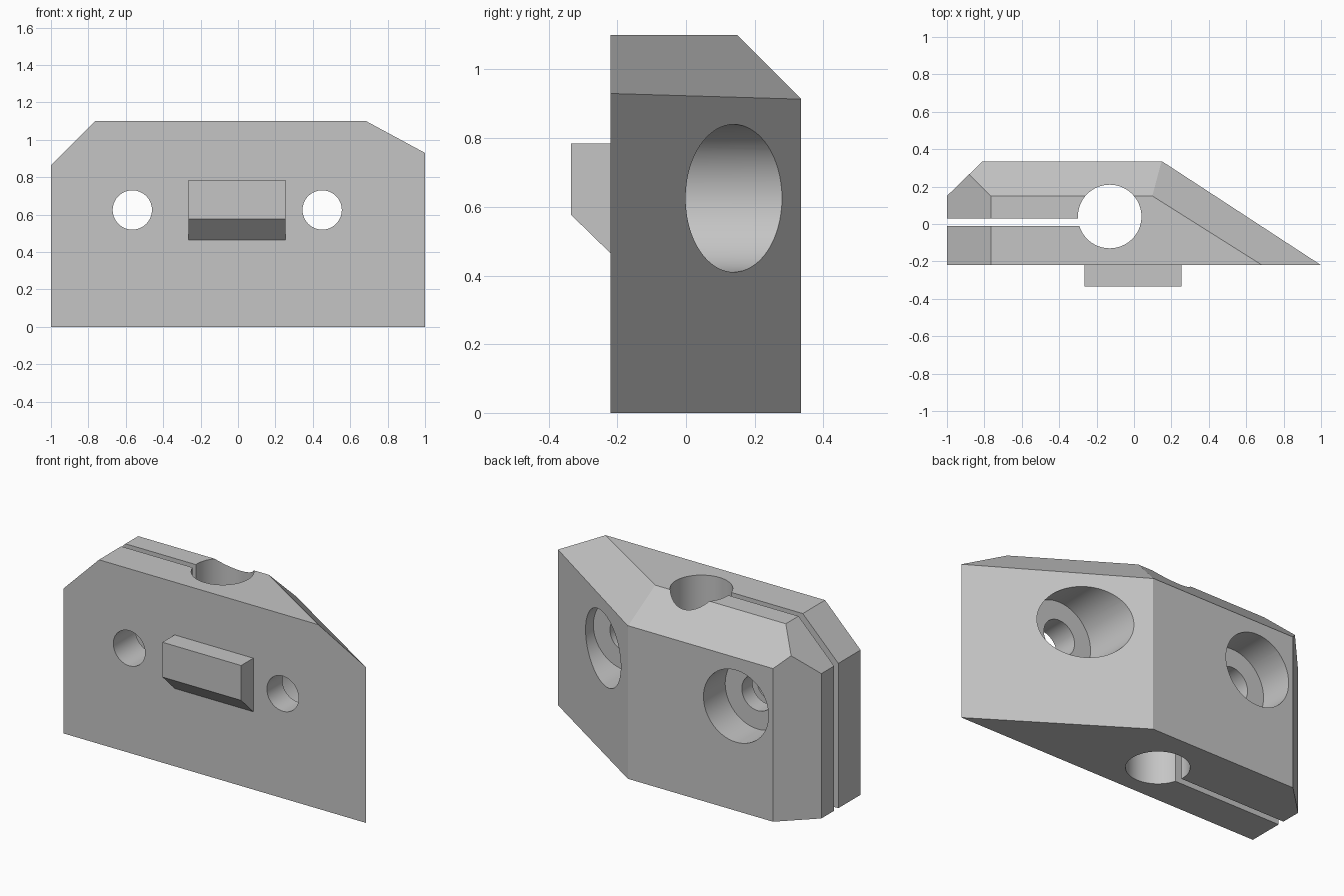
import bpy, bmesh
from math import radians
from mathutils import Vector, Matrix

if "Cube" in bpy.data.objects:
    bpy.data.objects.remove(bpy.data.objects["Cube"], do_unlink=True)

grey = bpy.data.materials.new("plain grey")
grey.use_nodes = True
colour = (0.56, 0.56, 0.56, 1)
grey.diffuse_color = colour
grey.node_tree.nodes["Principled BSDF"].inputs["Base Color"].default_value = colour

FRONT, TOP = -0.22, 1.10
HOLE_Z = 0.625


def make_object(name, bm):
    bmesh.ops.recalc_face_normals(bm, faces=bm.faces)
    mesh = bpy.data.meshes.new(name)
    bm.to_mesh(mesh)
    bm.free()
    mesh.materials.append(grey)
    obj = bpy.data.objects.new(name, mesh)
    bpy.context.collection.objects.link(obj)
    return obj


def prism(points, offset):
    """Extrude a closed outline of 3D points along an offset."""
    bm = bmesh.new()
    face = bm.faces.new([bm.verts.new(p) for p in points])
    out = bmesh.ops.extrude_face_region(bm, geom=[face])
    verts = [g for g in out["geom"] if isinstance(g, bmesh.types.BMVert)]
    bmesh.ops.translate(bm, verts=verts, vec=offset)
    return bm


def chamfer(bm, a, b, c):
    """Cut away the upper side of the plane through three points."""
    a, b, c = Vector(a), Vector(b), Vector(c)
    normal = (b - a).cross(c - a).normalized()
    if normal.z < 0:
        normal.negate()
    out = bmesh.ops.bisect_plane(bm, geom=bm.verts[:] + bm.edges[:] + bm.faces[:],
                                 plane_co=a, plane_no=normal, clear_outer=True)
    edges = [g for g in out["geom_cut"] if isinstance(g, bmesh.types.BMEdge)]
    bmesh.ops.contextual_create(bm, geom=edges)


def cylinder(name, radius, start, end):
    start, end = Vector(start), Vector(end)
    axis = end - start
    bm = bmesh.new()
    turn = axis.to_track_quat("Z", "Y").to_matrix().to_4x4()
    bmesh.ops.create_cone(bm, cap_ends=True, segments=64, radius1=radius, radius2=radius,
                          depth=axis.length, matrix=Matrix.Translation((start + end) / 2) @ turn)
    return make_object(name, bm)


# Clamp body: plan outline raised to full height, then three top chamfers
plan = [(-1, FRONT), (1, FRONT), (0.15, 0.335), (-0.81, 0.335), (-1, 0.15)]
bm = prism([(x, y, 0) for x, y in plan], (0, 0, TOP))
chamfer(bm, (-0.765, 0, TOP), (-0.765, 0.1, TOP), (-1, 0, 0.865))
chamfer(bm, (0, 0.15, TOP), (0.1, 0.15, TOP), (0, 0.335, 0.915))
chamfer(bm, (0.685, FRONT, TOP), (0.09, 0.155, TOP), (1, FRONT, 0.93))
body = make_object("clamp_body", bm)

# Rod bore, clamping slot and two counterbored screw holes
cutters = [cylinder("rod_bore_cutter", 0.17, (-0.13, 0.04, -0.2), (-0.13, 0.04, 1.3))]
slot = [(-1.1, -0.01, -0.1), (-0.15, -0.01, -0.1), (-0.15, 0.03, -0.1), (-1.1, 0.03, -0.1)]
cutters.append(make_object("slot_cutter", prism(slot, (0, 0, 1.4))))
for side, x, floor in (("right", -0.565, 0.13), ("left", 0.45, -0.075)):
    cutters.append(cylinder(side + "_screw_cutter", 0.105, (x, -0.5, HOLE_Z), (x, 0.5, HOLE_Z)))
    cutters.append(cylinder(side + "_counterbore_cutter", 0.215, (x, floor, HOLE_Z), (x, 0.6, HOLE_Z)))

bpy.context.view_layer.objects.active = body
for cutter in cutters:
    cutter.hide_render = True
    mod = body.modifiers.new(cutter.name, "BOOLEAN")
    mod.operation = "DIFFERENCE"
    mod.solver = "EXACT"
    mod.object = cutter
    bpy.ops.object.modifier_apply(modifier=mod.name)
for cutter in cutters:
    bpy.data.objects.remove(cutter, do_unlink=True)

# Locating tab on the front, with a sloped underside
tab_profile = [(FRONT, 0.785), (-0.335, 0.785), (-0.335, 0.577), (FRONT, 0.465)]
make_object("front_tab", prism([(-0.265, y, z) for y, z in tab_profile], (0.52, 0, 0)))

bpy.ops.object.select_all(action="DESELECT")
body.select_set(True)
bpy.ops.object.shade_smooth_by_angle(angle=radians(20))
